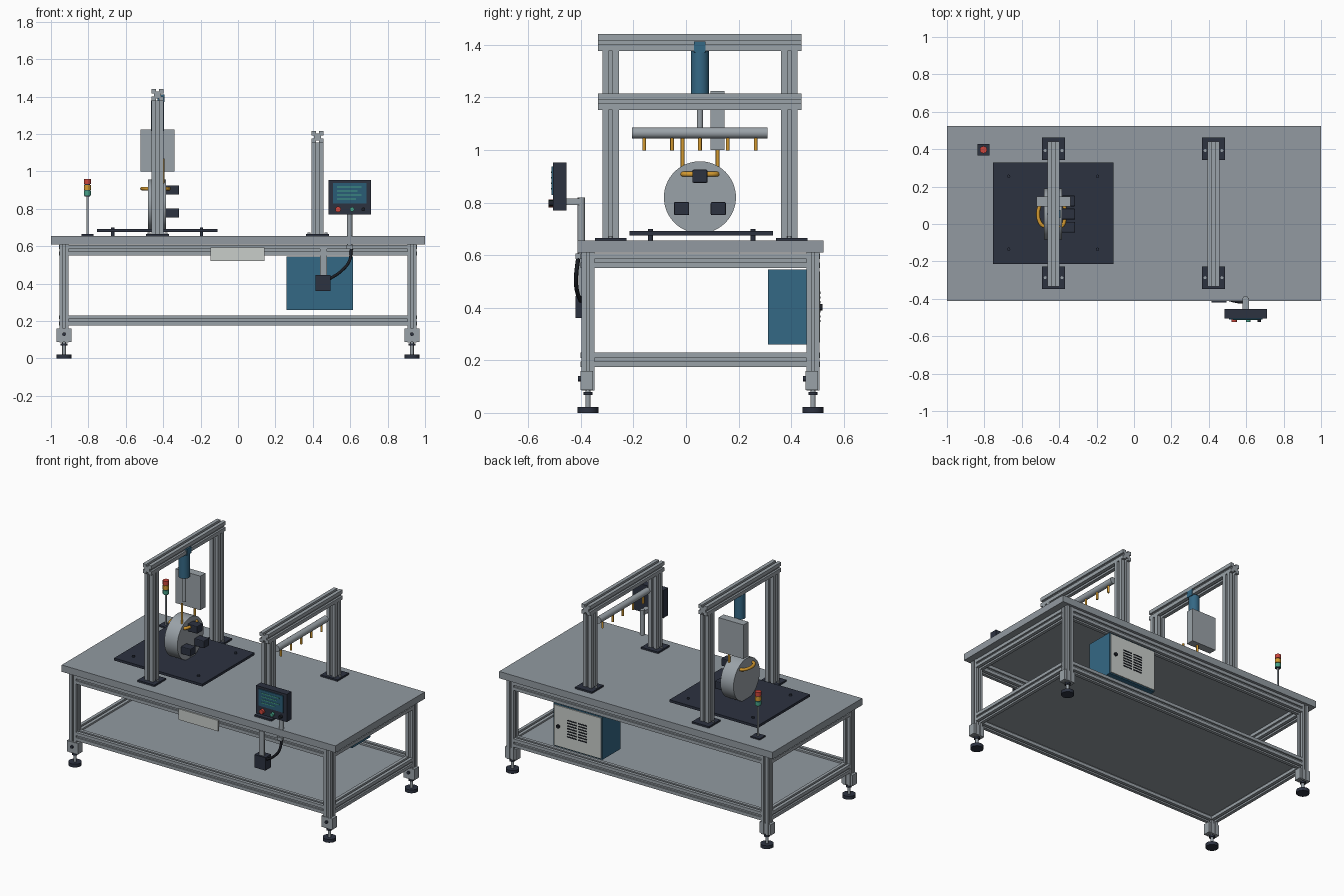
import bpy, bmesh, math
from mathutils import Vector, Matrix

if "Cube" in bpy.data.objects:
    bpy.data.objects.remove(bpy.data.objects["Cube"])


def material(name, r, g, b):
    m = bpy.data.materials.new(name)
    lin = [(c / 255 / 12.92) if c < 10 else ((c / 255 + 0.055) / 1.055) ** 2.4 for c in (r, g, b)]
    m.diffuse_color = (*lin, 1)
    m.use_nodes = True
    m.node_tree.nodes["Principled BSDF"].inputs["Base Color"].default_value = m.diffuse_color
    return m


METAL = material("aluminium", 154, 162, 168)
TOP = material("worktop grey", 146, 154, 161)
NAVY = material("dark navy", 44, 50, 64)
BLUE = material("steel blue", 52, 104, 133)
GOLD = material("brass", 212, 154, 48)
RED = material("signal red", 205, 70, 60)
GREEN = material("signal green", 70, 160, 135)
WHITE = material("off white", 200, 205, 202)
SCREEN = material("screen blue", 42, 92, 118)
BLACK = material("cable black", 28, 31, 38)


def finish(name, bm, mat):
    bmesh.ops.recalc_face_normals(bm, faces=bm.faces)
    me = bpy.data.meshes.new(name)
    bm.to_mesh(me)
    bm.free()
    me.materials.append(mat)
    ob = bpy.data.objects.new(name, me)
    bpy.context.collection.objects.link(ob)
    return ob


def box(name, x0, x1, y0, y1, z0, z1, mat):
    bm = bmesh.new()
    size = Matrix.Diagonal((x1 - x0, y1 - y0, z1 - z0, 1))
    mid = Matrix.Translation(((x0 + x1) / 2, (y0 + y1) / 2, (z0 + z1) / 2))
    bmesh.ops.create_cube(bm, size=1, matrix=mid @ size)
    return finish(name, bm, mat)


def sweep(name, p0, p1, outline, mat):
    """Extrude a closed 2D outline from p0 to p1."""
    p0, p1 = Vector(p0), Vector(p1)
    rot = (p1 - p0).to_track_quat('Z', 'Y')
    bm = bmesh.new()
    face = bm.faces.new([bm.verts.new(p0 + rot @ Vector((u, v, 0))) for u, v in outline])
    new = bmesh.ops.extrude_face_region(bm, geom=[face])["geom"]
    bmesh.ops.translate(bm, vec=p1 - p0, verts=[g for g in new if isinstance(g, bmesh.types.BMVert)])
    if not face.is_valid or len(bm.faces) == len(outline) + 1:
        bm.faces.new([v for v in bm.verts][:len(outline)])
    return finish(name, bm, mat)


def cyl(name, p0, p1, r, mat, n=24):
    ring = [(r * math.cos(2 * math.pi * i / n), r * math.sin(2 * math.pi * i / n)) for i in range(n)]
    ob = sweep(name, p0, p1, ring, mat)
    for f in ob.data.polygons:
        f.use_smooth = len(f.vertices) == 4
    for e in ob.data.edges:
        a, b = (ob.data.vertices[i].co for i in e.vertices)
        axis = (Vector(p1) - Vector(p0)).normalized()
        e.use_edge_sharp = abs((a - b).normalized().dot(axis)) < 0.5
    return ob


def slotted(name, p0, p1, w):
    """Square aluminium extrusion with one slot on every face."""
    h, s, d = w / 2, w * 0.12, w * 0.2
    side = [(-h, -h), (-s, -h), (-s, -h + d), (s, -h + d), (s, -h)]
    pts = []
    for _ in range(4):
        pts += side
        side = [(-v, u) for u, v in side]
    return sweep(name, p0, p1, pts, METAL)


def tube(name, pts, r, mat):
    cu = bpy.data.curves.new(name, 'CURVE')
    cu.dimensions = '3D'
    cu.bevel_depth, cu.bevel_resolution, cu.use_fill_caps = r, 3, True
    cu.resolution_u = 6
    sp = cu.splines.new('BEZIER')
    sp.bezier_points.add(len(pts) - 1)
    for bp, p in zip(sp.bezier_points, pts):
        bp.co = p
        bp.handle_left_type = bp.handle_right_type = 'AUTO'
    cu.materials.append(mat)
    ob = bpy.data.objects.new(name, cu)
    bpy.context.collection.objects.link(ob)


# Table frame
LX, YF, YB, YM = 0.93, -0.373, 0.483, 0.053
box("worktop", -1, 1, -0.412, 0.523, 0.61, 0.655, TOP)
box("lower_shelf", -0.91, 0.91, YF + 0.02, YB - 0.02, 0.205, 0.22, TOP)
for y in (YF, YB):
    for x in (-LX, LX):
        slotted("leg", (x, y, 0.085), (x, y, 0.61), 0.05)
        box("foot_bracket", x - 0.04, x + 0.04, y - 0.028, y + 0.02, 0.088, 0.16, METAL)
        cyl("bracket_bolt", (x, y - 0.038, 0.13), (x, y - 0.028, 0.13), 0.01, NAVY, 12)
        cyl("foot_pad", (x, y, 0), (x, y, 0.022), 0.04, NAVY)
        cyl("foot_stem", (x, y, 0.022), (x, y, 0.09), 0.01, METAL, 12)
        cyl("foot_nut", (x, y, 0.068), (x, y, 0.08), 0.019, NAVY, 6)
    for z in (0.203, 0.578):
        slotted("long_rail", (-LX + 0.025, y, z), (LX - 0.025, y, z), 0.055)
for x in (-LX, LX):
    for z in (0.203, 0.578):
        slotted("short_rail", (x, YF + 0.025, z), (x, YB - 0.025, z), 0.055)

# Two gantries
GX, HX = -0.43, 0.425
for gx, top in ((GX, 1.44), (HX, 1.215)):
    for y in (-0.287, 0.393):
        oy = 0.01 if y > 0 else 0.0
        box("gantry_foot", gx - 0.062, gx + 0.062, y - 0.06 + oy, y + 0.06 + oy, 0.655, 0.666, NAVY)
        slotted("gantry_post", (gx, y, 0.666), (gx, y, top - 0.062), 0.063)
        for dx in (-0.045, 0.045):
            cyl("gantry_bolt", (gx + dx, y, 0.666), (gx + dx, y, 0.673), 0.008, METAL, 12)
    slotted("gantry_beam", (gx, -0.335, top - 0.031), (gx, 0.44, top - 0.031), 0.063)

# Nozzle bar on the low gantry
cyl("nozzle_bar", (HX, -0.205, 1.065), (HX, 0.31, 1.065), 0.021, METAL)
for i in range(-2, 3):
    y = YM + i * 0.106
    cyl("nozzle", (HX, y, 0.998), (HX, y, 1.05), 0.007, GOLD, 12)

# Press cylinder and backing box on the tall gantry
cyl("press_cylinder", (GX, YM, 1.215), (GX, YM, 1.378), 0.034, BLUE, 32)
box("cylinder_clip", GX, GX + 0.036, YM - 0.022, YM + 0.022, 1.37, 1.412, BLUE)
cyl("press_rod", (GX, YM, 1.05), (GX, YM, 1.215), 0.012, METAL, 16)
box("backing_box", -0.522, -0.34, 0.093, 0.146, 1.0, 1.225, METAL)

# Round test piece with brass pipes and sensor blocks
cyl("test_disc", (-0.48, YM, 0.82), (-0.385, YM, 0.82), 0.137, METAL, 64)
for y in (-0.013, 0.12):
    cyl("brass_rod", (-0.4, y, 0.93), (-0.4, y, 1.07), 0.007, GOLD, 12)
for x, bulge in ((-0.475, -0.038), (-0.39, 0.022)):
    arc = [(x + bulge * math.sin(a), YM - 0.066 * math.cos(a), 0.908)
           for a in [math.pi * i / 6 for i in range(7)]]
    tube("brass_loop", arc, 0.01, GOLD)
for y, z in ((-0.017, 0.777), (0.123, 0.777), (YM, 0.9)):
    b = box("sensor_block", -0.386, -0.315, y - 0.029, y + 0.029, z - 0.025, z + 0.025, NAVY)
    bev = b.modifiers.new("soft_edges", 'BEVEL')
    bev.width, bev.segments = 0.005, 2

# Base plate held on screws
box("base_plate", -0.755, -0.11, -0.215, 0.33, 0.675, 0.691, NAVY)
for x in (-0.67, -0.195):
    for y in (-0.135, 0.255):
        cyl("plate_screw", (x, y, 0.655), (x, y, 0.7), 0.009, NAVY, 12)

# Signal tower
TX, TY = -0.805, 0.397
box("tower_foot", TX - 0.033, TX + 0.033, TY - 0.03, TY + 0.03, 0.655, 0.664, NAVY)
cyl("tower_pole", (TX, TY, 0.664), (TX, TY, 0.87), 0.006, METAL, 12)
cyl("tower_core", (TX, TY, 0.866), (TX, TY, 0.955), 0.015, NAVY)
for z, mat in ((0.87, GREEN), (0.901, GOLD), (0.932, RED)):
    cyl("tower_lamp", (TX, TY, z), (TX, TY, z + 0.027), 0.019, mat)

# Operator panel on its pole
box("panel_case", 0.485, 0.71, -0.505, -0.455, 0.77, 0.953, NAVY)
box("panel_screen", 0.507, 0.688, -0.511, -0.505, 0.828, 0.938, SCREEN)
for i, w in enumerate((0.1, 0.13, 0.11, 0.13)):
    z = 0.85 + i * 0.021
    box("screen_line", 0.53, 0.53 + w, -0.513, -0.51, z, z + 0.006, GREEN)
for x, mat, r in ((0.535, RED, 0.015), (0.61, GREEN, 0.012), (0.67, BLACK, 0.01)):
    cyl("panel_button", (x, -0.505, 0.797), (x, -0.523, 0.797), r, mat, 20)
cyl("panel_pole", (0.597, -0.398, 0.6), (0.597, -0.398, 0.82), 0.014, METAL)
box("panel_arm", 0.58, 0.614, -0.456, -0.395, 0.79, 0.815, METAL)
box("pole_clamp", 0.58, 0.614, -0.42, -0.39, 0.585, 0.606, METAL)

# Switch box with cable, and front label plate
box("switch_hanger", 0.438, 0.475, -0.408, -0.395, 0.44, 0.605, METAL)
box("switch_box", 0.415, 0.495, -0.421, -0.36, 0.36, 0.445, NAVY)
tube("cable", [(0.607, -0.41, 0.59), (0.595, -0.418, 0.52), (0.55, -0.415, 0.465), (0.49, -0.4, 0.425)], 0.008, BLACK)
box("front_plate", -0.148, 0.142, -0.409, -0.4, 0.52, 0.592, WHITE)

# Control cabinet with vented door at the back
box("cabinet_body", 0.26, 0.615, 0.312, 0.503, 0.26, 0.545, BLUE)
box("cabinet_door", 0.266, 0.609, 0.503, 0.51, 0.268, 0.537, WHITE)
for x in (0.365, 0.445):
    for i in range(7):
        z = 0.345 + i * 0.018
        box("vent_slot", x, x + 0.065, 0.509, 0.512, z, z + 0.008, BLACK)
cyl("door_knob", (0.575, 0.51, 0.402), (0.575, 0.52, 0.402), 0.012, BLACK, 16)
